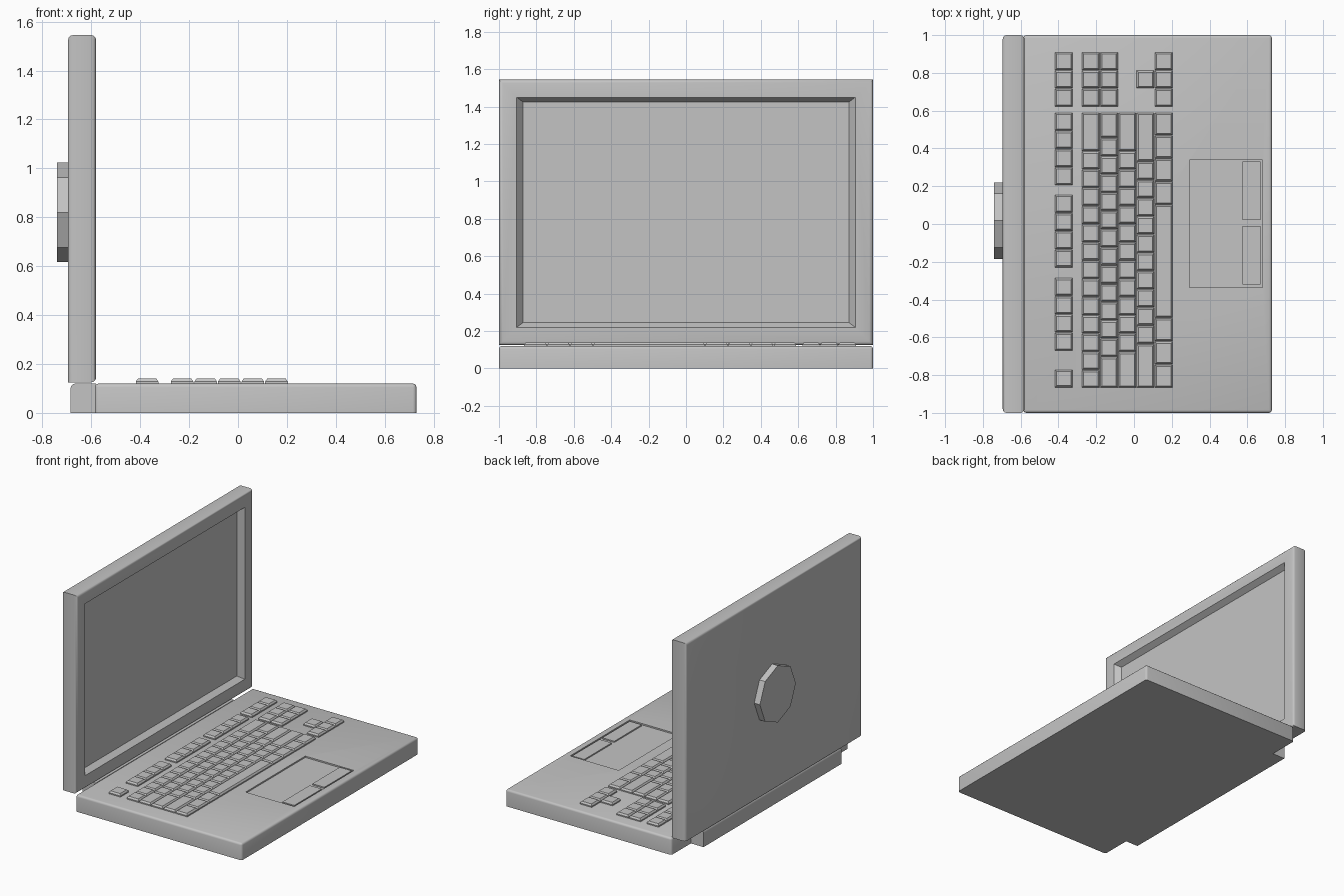
import bpy, bmesh, math
from mathutils import Matrix

if "Cube" in bpy.data.objects:
    bpy.data.objects.remove(bpy.data.objects["Cube"])

GREY = (0.55, 0.55, 0.55, 1)
grey = bpy.data.materials.new("plain grey")
grey.use_nodes = True
grey.diffuse_color = GREY
grey.node_tree.nodes["Principled BSDF"].inputs["Base Color"].default_value = GREY


def add_box(bm, lo, hi):
    """Add an axis-aligned box between two corners."""
    size = [b - a for a, b in zip(lo, hi)]
    mid = [(a + b) / 2 for a, b in zip(lo, hi)]
    matrix = Matrix.Translation(mid) @ Matrix.Diagonal((*size, 1))
    return bmesh.ops.create_cube(bm, size=1, matrix=matrix)["verts"]


def finish(bm, name, smooth=False):
    mesh = bpy.data.meshes.new(name)
    bmesh.ops.recalc_face_normals(bm, faces=bm.faces)
    bm.to_mesh(mesh)
    bm.free()
    mesh.materials.append(grey)
    obj = bpy.data.objects.new(name, mesh)
    bpy.context.collection.objects.link(obj)
    if smooth:
        activate(obj)
        bpy.ops.object.shade_smooth_by_angle(angle=math.radians(35))
    return obj


def activate(obj):
    bpy.ops.object.select_all(action="DESELECT")
    obj.select_set(True)
    bpy.context.view_layer.objects.active = obj


def rounded_box(name, lo, hi, radius, rule):
    """Box whose edges are rounded where rule(midpoint, direction) holds."""
    bm = bmesh.new()
    add_box(bm, lo, hi)
    edges = [e for e in bm.edges
             if rule((e.verts[0].co + e.verts[1].co) / 2,
                     e.verts[1].co - e.verts[0].co)]
    bmesh.ops.bevel(bm, geom=edges, offset=radius, segments=3,
                    profile=0.5, affect="EDGES")
    return finish(bm, name, True)


def cut(obj, cutter):
    mod = obj.modifiers.new("recess", "BOOLEAN")
    mod.operation = "DIFFERENCE"
    mod.solver = "EXACT"
    mod.object = cutter
    activate(obj)
    bpy.ops.object.modifier_apply(modifier=mod.name)
    bpy.data.objects.remove(cutter)


# Base slab with rounded top rim and corners, and the touchpad recess
TOP = 0.12
base = rounded_box("base", (-0.585, -1, 0), (0.73, 1, TOP), 0.015,
                   lambda m, d: m.z > 0.01)
bm = bmesh.new()
add_box(bm, (0.295, -0.335, TOP - 0.01), (0.68, 0.34, TOP + 0.1))
cut(base, finish(bm, "touchpad_cutter"))

# Touchpad buttons
for name, y in (("right_button", -0.32), ("left_button", 0.02)):
    bm = bmesh.new()
    add_box(bm, (0.575, y, TOP - 0.02), (0.67, y + 0.31, TOP - 0.001))
    finish(bm, name)

# Hinge bar behind the base
rounded_box("hinge", (-0.685, -0.78, 0), (-0.58, 0.78, TOP), 0.02,
            lambda m, d: m.z > 0.1 and m.x < -0.66)

# Lid with rounded front and back rims
lid = rounded_box("lid", (-0.695, -1, 0.125), (-0.58, 1, 1.545), 0.02,
                  lambda m, d: abs(d.x) < 0.01 and not (m.z < 0.2 and m.x < -0.66))

# Sunken screen with sloping sides
bm = bmesh.new()
verts = add_box(bm, (-0.62, -0.905, 0.22), (-0.58, 0.905, 1.45))
for v in verts:
    if v.co.x < -0.6:
        v.co.y -= math.copysign(0.033, v.co.y)
        v.co.z += 0.025 if v.co.z < 0.8 else -0.025
front = [f for f in bm.faces if all(v.co.x > -0.6 for v in f.verts)]
extruded = bmesh.ops.extrude_face_region(bm, geom=front)["geom"]
for v in extruded:
    if isinstance(v, bmesh.types.BMVert):
        v.co.x += 0.1
bmesh.ops.delete(bm, geom=front, context="FACES_ONLY")
cut(lid, finish(bm, "screen_cutter"))

# Eight-sided badge on the back of the lid
bm = bmesh.new()
bmesh.ops.create_cone(bm, cap_ends=True, segments=8, radius1=0.203, radius2=0.203,
                      depth=0.06, matrix=Matrix.Translation((-0.71, 0.018, 0.82))
                      @ Matrix.Rotation(math.pi / 2, 4, "Y"))
finish(bm, "back_badge")

# Keyboard
PITCH = 0.0965
GAP = 0.004


def add_key(bm, x, y0, y1):
    """Key with a sloping rim around a flat top."""
    verts = add_box(bm, (x + GAP / 2, y0 + GAP / 2, TOP - 0.01),
                    (x + PITCH - GAP / 2, y1 - GAP / 2, TOP + 0.008))
    top = max({f for v in verts for f in v.link_faces},
              key=lambda f: f.calc_center_median().z)
    bmesh.ops.inset_region(bm, faces=[top], thickness=0.012, depth=0)
    for v in top.verts:
        v.co.z = TOP + 0.02


def key_row(name, x, *groups):
    """Each group is a start at the right-hand end and its key widths."""
    bm = bmesh.new()
    for start, widths in groups:
        y = start
        for w in widths:
            add_key(bm, x, y - w, y)
            y -= w
    finish(bm, name)


END, MAIN, LAST = 0.91, 0.59, -0.867
one = [PITCH]
block = (END, one * 3)


def main_group(first, count):
    """Wide key, a run of square keys, then a key filling the rest."""
    rest = MAIN - LAST - first - count * PITCH
    return (MAIN, [first] + one * count + [rest])


key_row("function_keys", -0.42, block, (MAIN, one * 4), (0.155, one * 4),
        (-0.285, one * 4), (-0.77, one))
ROW = -0.277
key_row("number_keys", ROW, block, main_group(0.205, 12))
key_row("upper_letter_keys", ROW + PITCH, block, main_group(0.135, 12))
key_row("middle_letter_keys", ROW + 2 * PITCH, main_group(0.205, 11))
key_row("lower_letter_keys", ROW + 3 * PITCH, (END - PITCH, one),
        main_group(0.26, 10))
key_row("space_row_keys", ROW + 4 * PITCH, block,
        (MAIN, [0.122] * 4 + [0.6] + [0.123] * 3))
